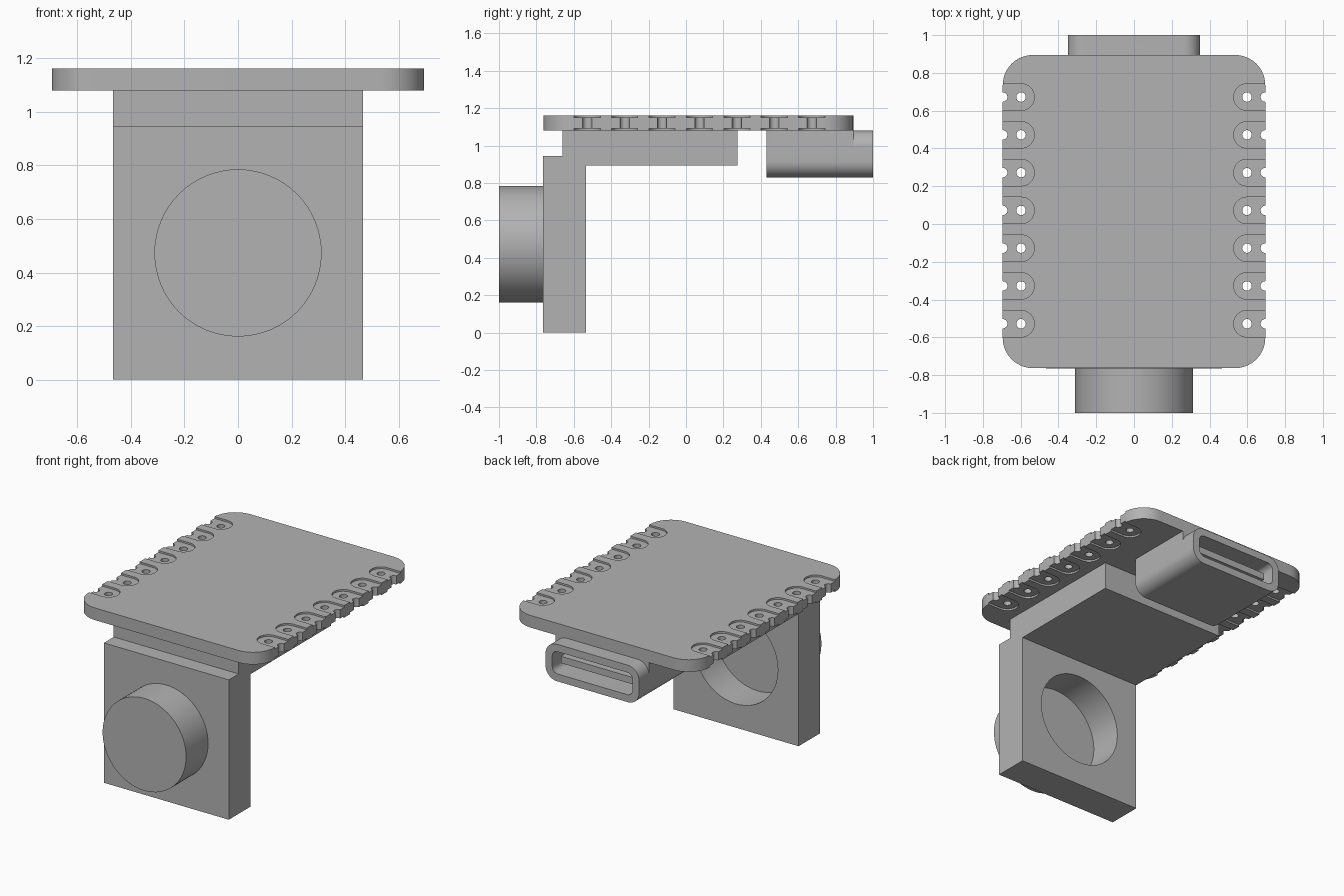
import bpy
import bmesh
from math import cos, sin, pi, radians
from mathutils import Vector

old = bpy.data.objects.get("Cube")
if old:
    bpy.data.objects.remove(old, do_unlink=True)

grey = bpy.data.materials.new("plain grey")
grey.use_nodes = True
COLOUR = (0.45, 0.45, 0.45, 1)
grey.diffuse_color = COLOUR
grey.node_tree.nodes["Principled BSDF"].inputs["Base Color"].default_value = COLOUR

# Map (profile u, profile v, depth) to model space for each extrusion axis
AXES = {
    "x": lambda u, v, d: Vector((d, u, v)),
    "y": lambda u, v, d: Vector((u, d, v)),
    "z": lambda u, v, d: Vector((u, v, d)),
}


def circle(cu, cv, r, n=64):
    return [(cu + r * cos(2 * pi * i / n), cv + r * sin(2 * pi * i / n)) for i in range(n)]


def rounded_rect(u0, u1, v0, v1, r, n=10):
    corners = [(u1 - r, v1 - r), (u0 + r, v1 - r), (u0 + r, v0 + r), (u1 - r, v0 + r)]
    pts = []
    for k, (cu, cv) in enumerate(corners):
        for i in range(n + 1):
            a = pi / 2 * (k + i / n)
            pts.append((cu + r * cos(a), cv + r * sin(a)))
    return pts


def rect(u0, u1, v0, v1):
    return [(u0, v0), (u1, v0), (u1, v1), (u0, v1)]


def prisms(name, axis, parts):
    """One object made of extruded profiles: (points, low, high)."""
    bm = bmesh.new()
    place = AXES[axis]
    for pts, lo, hi in parts:
        a = [bm.verts.new(place(u, v, lo)) for u, v in pts]
        b = [bm.verts.new(place(u, v, hi)) for u, v in pts]
        bm.faces.new(a)
        bm.faces.new(b[::-1])
        for i in range(len(pts)):
            j = (i + 1) % len(pts)
            bm.faces.new((a[j], a[i], b[i], b[j]))
    bmesh.ops.recalc_face_normals(bm, faces=bm.faces)
    mesh = bpy.data.meshes.new(name)
    bm.to_mesh(mesh)
    bm.free()
    mesh.materials.append(grey)
    obj = bpy.data.objects.new(name, mesh)
    bpy.context.collection.objects.link(obj)
    return obj


def activate(obj):
    bpy.ops.object.select_all(action="DESELECT")
    obj.select_set(True)
    bpy.context.view_layer.objects.active = obj


def combine(obj, other, operation="DIFFERENCE"):
    other.hide_render = True
    mod = obj.modifiers.new("cut", "BOOLEAN")
    mod.operation = operation
    mod.solver = "EXACT"
    mod.object = other
    activate(obj)
    bpy.ops.object.modifier_apply(modifier=mod.name)
    bpy.data.objects.remove(other, do_unlink=True)


def smooth(obj):
    activate(obj)
    bpy.ops.object.shade_smooth_by_angle(angle=radians(30))


# Circuit board with recessed edge pads and drilled holes
BOTTOM, TOP, EDGE, RECESS = 1.08, 1.162, 0.695, 0.012
board = prisms("circuit_board", "z", [(rounded_rect(-EDGE, EDGE, -0.763, 0.895, 0.16), BOTTOM, TOP)])
pads, holes = [], []
for row in range(7):
    y = -0.528 + 0.2 * row
    for side in (-1, 1):
        u0, u1 = sorted((side * 0.528, side * 0.85))
        outline = rounded_rect(u0, u1, y - 0.07, y + 0.07, 0.069)
        pads += [(outline, TOP - RECESS, TOP + 0.1), (outline, BOTTOM - 0.1, BOTTOM + RECESS)]
        for x in (0.598, EDGE):
            holes.append((circle(side * x, y, 0.025, 24), BOTTOM - 0.1, TOP + 0.1))
combine(board, prisms("pad_cutter", "z", pads))
combine(board, prisms("hole_cutter", "z", holes))
smooth(board)

# L-shaped bracket with a round pocket in its rear face
bracket = prisms("camera_bracket", "x", [([
    (-0.765, 0), (-0.535, 0), (-0.535, 0.895), (0.275, 0.895),
    (0.275, BOTTOM), (-0.66, BOTTOM), (-0.66, 0.945), (-0.765, 0.945)], -0.467, 0.467)])
combine(bracket, prisms("pocket_cutter", "y", [(circle(0, 0.473, 0.312), -0.9, -0.4)]))
smooth(bracket)

# Lens barrel closing the front of the pocket
smooth(prisms("lens_barrel", "y", [(circle(0, 0.473, 0.312), -1.0, -0.765)]))

# Rear connector: rounded shell, square shoulders under the board, hollow mouth
shell = prisms("connector_shell", "y", [(rounded_rect(-0.35, 0.35, 0.83, BOTTOM, 0.085), 0.43, 1.0)])
combine(shell, prisms("shoulders", "y", [(rect(-0.35, 0.35, 0.95, BOTTOM), 0.43, 0.895)]), "UNION")
combine(shell, prisms("mouth_cutter", "y", [(rounded_rect(-0.3, 0.3, 0.88, 1.03, 0.04), 0.55, 1.1)]))
smooth(shell)
prisms("connector_tongue", "y", [(rect(-0.27, 0.27, 0.932, 0.978), 0.55, 0.95)])
